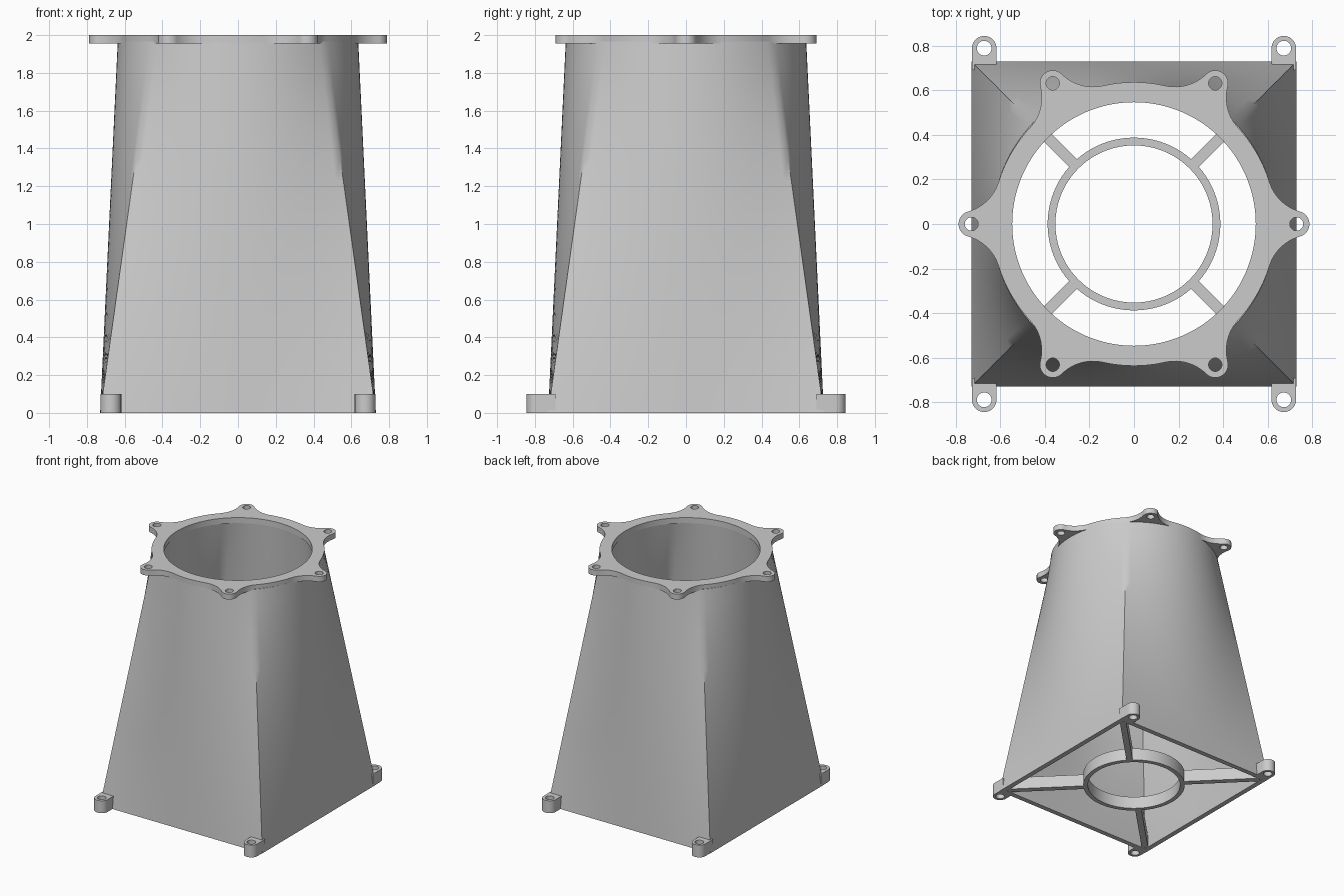
import bpy, bmesh
from math import pi, sin, cos, acos, atan2, radians, hypot

cube = bpy.data.objects.get("Cube")
if cube:
    bpy.data.objects.remove(cube)

grey = bpy.data.materials.new("plain grey")
grey.use_nodes = True
grey.diffuse_color = (0.6, 0.6, 0.6, 1)
grey.node_tree.nodes["Principled BSDF"].inputs["Base Color"].default_value = (0.6, 0.6, 0.6, 1)

HEIGHT = 2.0
FLANGE_Z = 1.955
BASE_Z = 0.1
BORE = 0.547
RIM = 0.637


def finish(obj, bm, angle):
    bm.to_mesh(obj.data)
    bm.free()
    obj.data.materials.clear()
    obj.data.materials.append(grey)
    bpy.ops.object.select_all(action='DESELECT')
    obj.select_set(True)
    bpy.context.view_layer.objects.active = obj
    bpy.ops.object.shade_smooth_by_angle(angle=radians(angle))


def arc(cx, cy, r, a0, a1, n):
    return [(cx + r * cos(a0 + (a1 - a0) * i / n), cy + r * sin(a0 + (a1 - a0) * i / n))
            for i in range(n + 1)]


def circle(cx, cy, r, n=32):
    return arc(cx, cy, r, 0, 2 * pi, n)[:-1]


def plate(name, loops, z0, z1):
    """Flat plate from an outline and its holes."""
    curve = bpy.data.curves.new(name, 'CURVE')
    curve.dimensions = '2D'
    curve.fill_mode = 'BOTH'
    curve.extrude = (z1 - z0) / 2
    for loop in loops:
        spline = curve.splines.new('POLY')
        spline.points.add(len(loop) - 1)
        for point, (x, y) in zip(spline.points, loop):
            point.co = (x, y, 0, 1)
        spline.use_cyclic_u = True
    temp = bpy.data.objects.new(name, curve)
    bpy.context.collection.objects.link(temp)
    bpy.context.view_layer.update()
    mesh = bpy.data.meshes.new_from_object(temp.evaluated_get(bpy.context.evaluated_depsgraph_get()))
    bpy.data.objects.remove(temp)
    obj = bpy.data.objects.new(name, mesh)
    bpy.context.collection.objects.link(obj)
    bm = bmesh.new()
    bm.from_mesh(mesh)
    bmesh.ops.remove_doubles(bm, verts=bm.verts, dist=1e-5)
    bmesh.ops.translate(bm, verts=bm.verts, vec=(0, 0, (z0 + z1) / 2))
    bmesh.ops.recalc_face_normals(bm, faces=bm.faces)
    finish(obj, bm, 35)
    return obj


# Hollow duct: square at the base, round at the top
SEGMENTS, LEVELS = 128, 16


def duct_ring(bm, half, radius, z):
    t = z / HEIGHT
    verts = []
    for i in range(SEGMENTS):
        a = 2 * pi * i / SEGMENTS
        r = (1 - t) * half / max(abs(cos(a)), abs(sin(a))) + t * radius
        verts.append(bm.verts.new((r * cos(a), r * sin(a), z)))
    return verts


bm = bmesh.new()
levels = [(FLANGE_Z + 0.01) * k / LEVELS for k in range(LEVELS + 1)]
rings = [duct_ring(bm, 0.73, 0.635, z) for z in levels]
rings += [duct_ring(bm, 0.69, BORE, z) for z in reversed(levels)]
for lower, upper in zip(rings, rings[1:] + rings[:1]):
    for i in range(SEGMENTS):
        j = (i + 1) % SEGMENTS
        bm.faces.new((lower[i], lower[j], upper[j], upper[i]))
bmesh.ops.recalc_face_normals(bm, faces=bm.faces)
duct = bpy.data.objects.new("duct_wall", bpy.data.meshes.new("duct_wall"))
bpy.context.collection.objects.link(duct)
finish(duct, bm, 45)

# Top flange: round rim with six ears blended in by concave fillets
EAR_AT, EAR_R, FILLET = 0.73, 0.058, 0.2
far = RIM + FILLET
near = EAR_R + FILLET
phi = acos((EAR_AT ** 2 + far ** 2 - near ** 2) / (2 * EAR_AT * far))
fx, fy = far * cos(phi), far * sin(phi)
ear_angle = atan2(fy, fx - EAR_AT)
start, end = phi + pi, atan2(-fy, EAR_AT - fx) + 2 * pi
half_ear = arc(EAR_AT, 0, EAR_R, 0, ear_angle, 12)
half_ear += arc(fx, fy, FILLET, end, start, 12)[1:]
half_ear += arc(0, 0, RIM, phi, pi / 6, 6)[1:]
sector = [(x, -y) for x, y in reversed(half_ear)][1:] + half_ear[1:]
outline, holes = [], []
for k in range(6):
    c, s = cos(k * pi / 3), sin(k * pi / 3)
    outline += [(x * c - y * s, x * s + y * c) for x, y in sector]
    holes.append(circle(EAR_AT * c, EAR_AT * s, 0.03))
plate("top_flange", [outline, circle(0, 0, BORE, SEGMENTS)] + holes, FLANGE_Z, HEIGHT)

# Centre ring in the base
plate("base_ring", [circle(0, 0, 0.388, 96), circle(0, 0, 0.353, 96)], 0, BASE_Z)

# Diagonal struts and mounting lugs at each corner
for sx, side in ((1, "left"), (-1, "right")):
    for sy, end_name in ((1, "back"), (-1, "front")):
        d = 0.5 ** 0.5
        strut = [(sx * d * (u - v), sy * d * (u + v))
                 for u, v in ((0.375, -0.024), (0.965, -0.024), (0.965, 0.024), (0.375, 0.024))]
        plate(f"strut_{end_name}_{side}", [strut], 0, BASE_Z)
        lug = arc(0.673, 0.79, 0.055, 0, pi, 20) + [(0.618, 0.692), (0.728, 0.692)]
        hole = circle(0.673, 0.79, 0.033)
        plate(f"lug_{end_name}_{side}",
              [[(sx * x, sy * y) for x, y in loop] for loop in (lug, hole)], 0, BASE_Z)
